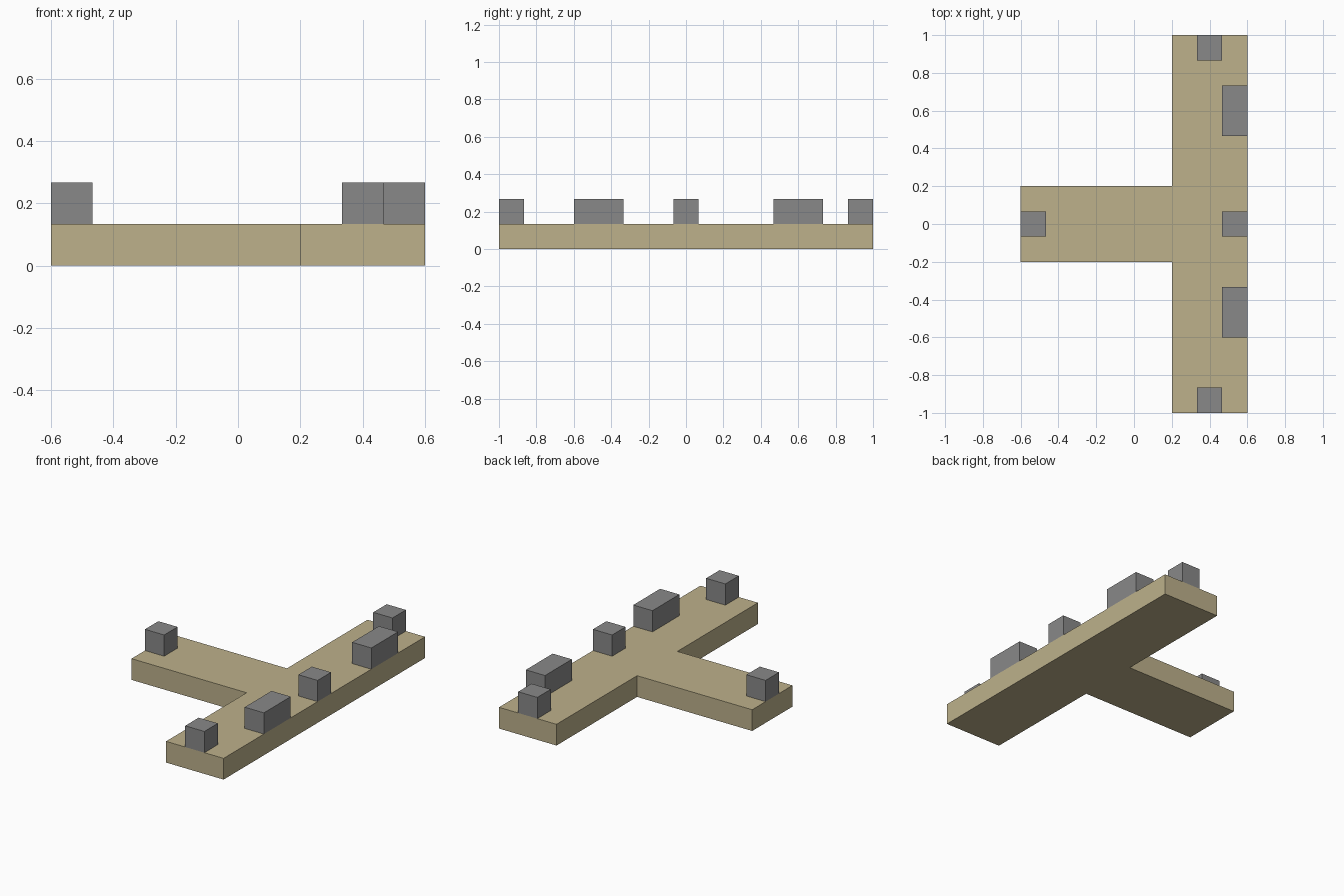
import bpy
import bmesh

default_cube = bpy.data.objects.get("Cube")
if default_cube:
    bpy.data.objects.remove(default_cube, do_unlink=True)

U = 2 / 15  # block module, also the slab thickness


def make_material(name, rgb):
    mat = bpy.data.materials.new(name)
    mat.use_nodes = True
    color = (*rgb, 1)
    mat.diffuse_color = color
    mat.node_tree.nodes["Principled BSDF"].inputs["Base Color"].default_value = color
    return mat


def prism(name, outline, z, height, mat):
    """Extrude a flat outline, given in modules, straight up."""
    bm = bmesh.new()
    base = bm.faces.new([bm.verts.new((x * U, y * U, z * U)) for x, y in outline])
    top = bmesh.ops.extrude_face_region(bm, geom=[base], use_keep_orig=True)["geom"]
    verts = [v for v in top if isinstance(v, bmesh.types.BMVert)]
    bmesh.ops.translate(bm, verts=verts, vec=(0, 0, height * U))
    bmesh.ops.recalc_face_normals(bm, faces=bm.faces)
    mesh = bpy.data.meshes.new(name)
    bm.to_mesh(mesh)
    bm.free()
    mesh.materials.append(mat)
    obj = bpy.data.objects.new(name, mesh)
    bpy.context.collection.objects.link(obj)
    return obj


def block(name, x, y, length):
    """Block one module wide and high, standing on the slab."""
    a, b = x - 0.5, x + 0.5
    c, d = y - length / 2, y + length / 2
    return prism(name, [(a, c), (b, c), (b, d), (a, d)], 1, 1, stone)


sand = make_material("sand", (0.51, 0.44, 0.26))
stone = make_material("stone grey", (0.25, 0.25, 0.25))

# T-shaped walkway
prism("walkway",
      [(1.5, -7.5), (4.5, -7.5), (4.5, 7.5), (1.5, 7.5),
       (1.5, 1.5), (-4.5, 1.5), (-4.5, -1.5), (1.5, -1.5)], 0, 1, sand)

# Blocks at the three ends and along the outer edge
block("side_end_block", -4, 0, 1)
block("front_end_block", 3, -7, 1)
block("back_end_block", 3, 7, 1)
block("middle_edge_block", 4, 0, 1)
block("front_edge_block", 4, -3.5, 2)
block("back_edge_block", 4, 4.5, 2)
